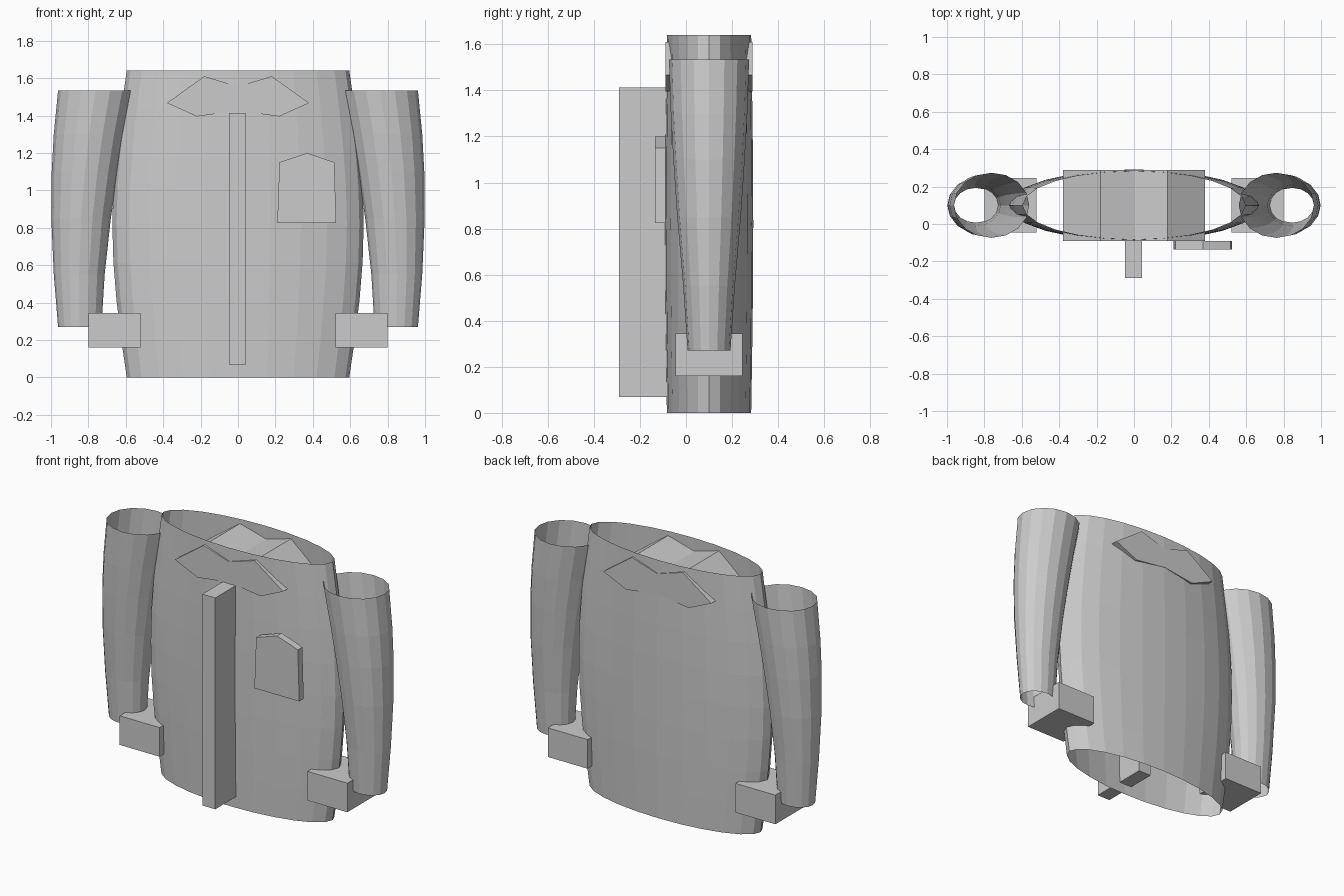
import bpy, bmesh
from math import cos, sin, pi

if "Cube" in bpy.data.objects:
    bpy.data.objects.remove(bpy.data.objects["Cube"])


def make_object(name, bm):
    mesh = bpy.data.meshes.new(name)
    bm.to_mesh(mesh)
    bm.free()
    obj = bpy.data.objects.new(name, mesh)
    bpy.context.collection.objects.link(obj)
    return obj


def tube(name, rows, sides, yc=0.1):
    """Open tube; each row is (z, x_min, x_max, half_depth)."""
    bm = bmesh.new()
    rings = []
    for z, x0, x1, d in rows:
        rings.append([bm.verts.new(((x0 + x1) / 2 + (x1 - x0) / 2 * cos(2 * pi * i / sides),
                                    yc + d * sin(2 * pi * i / sides), z))
                      for i in range(sides)])
    for a, b in zip(rings, rings[1:]):
        for i in range(sides):
            j = (i + 1) % sides
            bm.faces.new((a[i], a[j], b[j], b[i]))
    return make_object(name, bm)


def slab(name, outline, y0, y1):
    """Solid panel: front outline in (x, z), extruded from y0 to y1."""
    bm = bmesh.new()
    face = bm.faces.new([bm.verts.new((x, y0, z)) for x, z in outline])
    ext = bmesh.ops.extrude_face_region(bm, geom=[face], use_keep_orig=True)
    moved = [v for v in ext["geom"] if isinstance(v, bmesh.types.BMVert)]
    bmesh.ops.translate(bm, verts=moved, vec=(0, y1 - y0, 0))
    bmesh.ops.recalc_face_normals(bm, faces=bm.faces)
    return make_object(name, bm)


def rect(x0, x1, z0, z1):
    return [(x0, z0), (x1, z0), (x1, z1), (x0, z1)]


# body: barrel-shaped open tube
body_rows = []
for k in range(9):
    bulge = sin(pi * k / 8)
    w = 0.595 + 0.077 * bulge
    body_rows.append((1.64 * k / 8, -w, w, 0.183 + 0.009 * bulge))
tube("shirt_body", body_rows, 24)

# sleeves and cuff blocks, mirrored left and right
sleeve_rows = [(0.27, 0.73, 0.962, 0.093), (0.55, 0.713, 0.985, 0.112),
               (0.85, 0.68, 0.998, 0.138), (1.1, 0.642, 0.996, 0.155),
               (1.3, 0.607, 0.985, 0.166), (1.535, 0.56, 0.962, 0.174)]
for side, s in (("right", 1), ("left", -1)):
    rows = [(z, *sorted((s * a, s * b)), d) for z, a, b, d in sleeve_rows]
    tube(side + "_sleeve", rows, 16)
    x0, x1 = sorted((s * 0.52, s * 0.80))
    slab(side + "_cuff", rect(x0, x1, 0.16, 0.345), -0.045, 0.245)

# collar, running from front to back
half = [(0.0, 1.555), (0.18, 1.61), (0.38, 1.467), (0.22, 1.395), (0.0, 1.425)]
slab("collar", half + [(-x, z) for x, z in half[-2:0:-1]], -0.09, 0.288)

# button strip and chest pocket
slab("button_strip", rect(-0.048, 0.043, 0.07, 1.413), -0.29, 0.10)
slab("chest_pocket", [(0.21, 0.825), (0.525, 0.825), (0.515, 1.15), (0.37, 1.2), (0.222, 1.15)],
     -0.135, -0.09)
